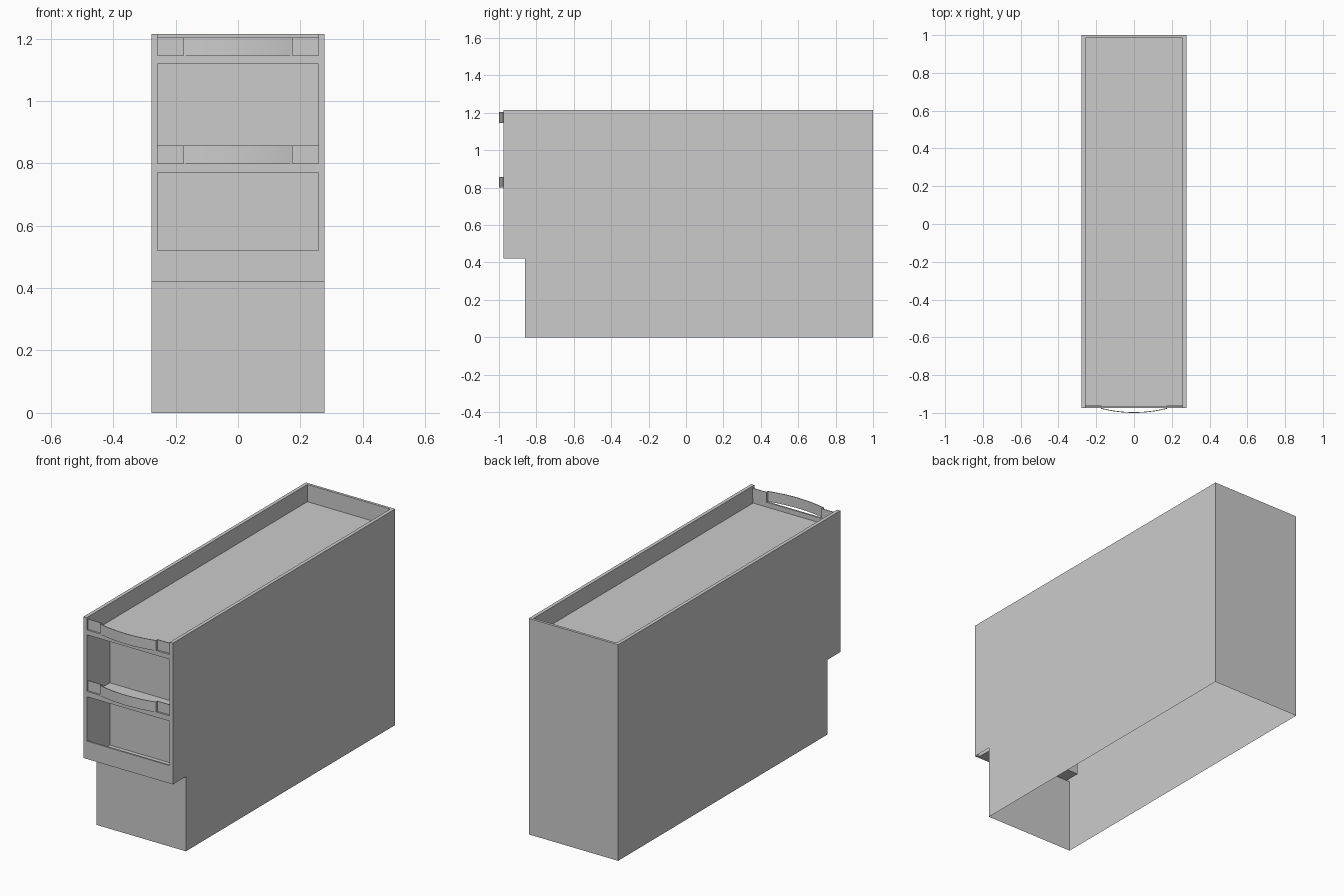
import bpy, math

if "Cube" in bpy.data.objects:
    bpy.data.objects.remove(bpy.data.objects["Cube"])

W, IN = 0.278, 0.258          # outer and inner half widths
FRONT, PANEL, BACK = -0.975, -0.965, 1.0
TOP, TRAY = 1.215, 1.118


def mesh(name, verts, faces):
    me = bpy.data.meshes.new(name)
    me.from_pydata(verts, [], faces)
    ob = bpy.data.objects.new(name, me)
    bpy.context.collection.objects.link(ob)
    return ob


def box(name, x, y, z, skip=""):
    """Box from ranges; skip removes sides: f b l r d u."""
    verts = [(i, j, k) for k in z for j in y for i in x]
    sides = {"d": (0, 2, 3, 1), "u": (4, 5, 7, 6), "f": (0, 1, 5, 4),
             "b": (3, 2, 6, 7), "l": (2, 0, 4, 6), "r": (1, 3, 7, 5)}
    return mesh(name, verts, [f for s, f in sides.items() if s not in skip])


# Outer sides with the stepped toe space
profile = [(-0.86, 0), (BACK, 0), (BACK, TOP), (FRONT, TOP), (FRONT, 0.42), (-0.86, 0.42)]
for name, x, order in (("right_side", W, 1), ("left_side", -W, -1)):
    mesh(name, [(x, y, z) for y, z in profile], [tuple(range(6))[::order]])

# Back wall and recessed base front; the carcass is open underneath
mesh("back_wall", [(W, BACK, 0), (-W, BACK, 0), (-W, BACK, TOP), (W, BACK, TOP)], [(0, 1, 2, 3)])
mesh("base_front", [(-W, -0.86, 0), (W, -0.86, 0), (W, -0.86, 0.42), (-W, -0.86, 0.42)], [(0, 1, 2, 3)])

# Front frame: stiles and rails
for name, s in (("left_stile", -1), ("right_stile", 1)):
    box(name, sorted((s * IN, s * W)), (FRONT, PANEL), (0.42, TOP))
for name, z in (("lower_rail", (0.42, 0.52)), ("middle_rail", (0.77, 0.80)),
                ("upper_rail", (TRAY, 1.145))):
    box(name, (-IN, IN), (FRONT, PANEL), z)

# Shallow bays behind the openings, and the top tray
box("lower_bay", (-IN, IN), (PANEL, -0.77), (0.42, 0.77), "fu")
box("upper_bay", (-IN, IN), (PANEL, -0.77), (0.77, TRAY), "fu")
box("top_tray", (-IN, IN), (PANEL, 0.985), (TRAY, TOP), "fu")

# Rim around the tray
rim = [(-W, FRONT), (-IN, FRONT), (-IN, 0.985), (IN, 0.985), (IN, FRONT), (W, FRONT), (W, BACK), (-W, BACK)]
mesh("tray_rim", [(x, y, TOP) for x, y in rim], [(0, 1, 2, 7), (2, 3, 6, 7), (3, 4, 5, 6)])


# Handle strips bowed outward in the middle
def handle(name, z0, z1):
    n = 16
    arc = [(-0.175 + 0.35 * i / n, -0.978 - 0.022 * (1 - (2 * i / n - 1) ** 2)) for i in range(n + 1)]
    outer = [(-IN, PANEL), (-0.175, PANEL)] + arc + [(0.175, PANEL), (IN, PANEL)]
    t = 0.004
    inner = []
    for i, (x, y) in enumerate(outer):
        dx = math.copysign(t, -x) if 1 <= i <= 2 or n + 2 <= i <= n + 3 else 0
        inner.append((x + dx, y + t))
    m = len(outer)
    verts = [(x, y, z) for z in (z0, z1) for x, y in outer + inner]
    faces = []
    for i in range(m - 1):
        a, b, c, d = i, i + 1, m + i + 1, m + i
        u = 2 * m
        faces += [(a, b, b + u, a + u), (c, d, d + u, c + u), (d, c, b, a), (a + u, b + u, c + u, d + u)]
    ob = mesh(name, verts, faces)
    bpy.context.view_layer.objects.active = ob
    ob.select_set(True)
    bpy.ops.object.shade_smooth_by_angle(angle=math.radians(30))
    ob.select_set(False)


handle("lower_handle", 0.80, 0.857)
handle("upper_handle", 1.145, 1.203)
